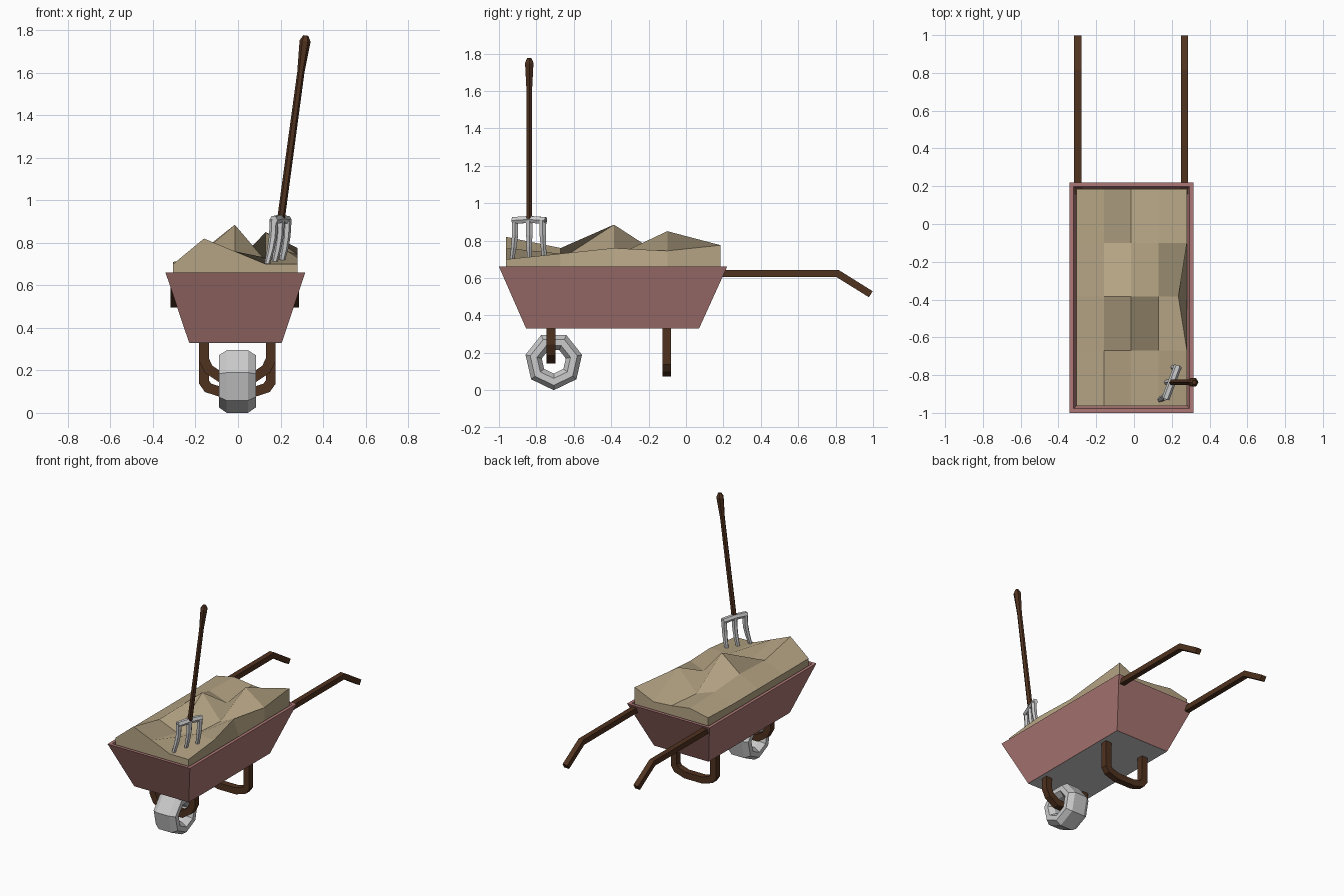
import bpy, bmesh, math
from mathutils import Vector

if "Cube" in bpy.data.objects:
    bpy.data.objects.remove(bpy.data.objects["Cube"])


def material(name, rgb):
    m = bpy.data.materials.new(name)
    m.diffuse_color = (*rgb, 1)
    m.use_nodes = True
    m.node_tree.nodes["Principled BSDF"].inputs["Base Color"].default_value = m.diffuse_color
    return m


RED = material("faded_red_paint", (0.42, 0.19, 0.18))
WOOD = material("dark_wood", (0.08, 0.032, 0.014))
SOIL = material("soil", (0.46, 0.37, 0.23))
METAL = material("grey_metal", (0.6, 0.6, 0.6))


def finish(name, bm, mat=None):
    bmesh.ops.recalc_face_normals(bm, faces=bm.faces)
    me = bpy.data.meshes.new(name)
    bm.to_mesh(me)
    bm.free()
    ob = bpy.data.objects.new(name, me)
    bpy.context.collection.objects.link(ob)
    if mat:
        me.materials.append(mat)
    return ob


def skin(bm, rings, closed=False):
    """Join successive vertex rings with quads."""
    pairs = list(zip(rings, rings[1:])) + ([(rings[-1], rings[0])] if closed else [])
    for a, b in pairs:
        for i in range(len(a)):
            j = (i + 1) % len(a)
            bm.faces.new((a[i], a[j], b[j], b[i]))


def bar(name, path, radii, ref, sides=4, mat=None):
    """Sweep a regular section along a path with mitred corners."""
    pts = [Vector(p) for p in path]
    if not isinstance(radii, (list, tuple)):
        radii = [radii] * len(pts)
    bm = bmesh.new()
    rings = []
    for k, p in enumerate(pts):
        a = (p - pts[k - 1]).normalized() if k else None
        b = (pts[k + 1] - p).normalized() if k < len(pts) - 1 else None
        a, b = a or b, b or a
        t = (a + b).normalized()
        v = t.cross(Vector(ref)).normalized()
        u = v.cross(t)
        mitre = 1 / max(0.5, t.dot(a))
        ring = []
        for i in range(sides):
            ang = 2 * math.pi * (i + 0.5) / sides
            ring.append(bm.verts.new(p + radii[k] * (math.cos(ang) * u + math.sin(ang) * v * mitre)))
        rings.append(ring)
    skin(bm, rings)
    bm.faces.new(rings[0])
    bm.faces.new(rings[-1])
    return finish(name, bm, mat)


def rect(bm, x0, x1, y0, y1, z):
    return [bm.verts.new(c) for c in ((x0, y0, z), (x1, y0, z), (x1, y1, z), (x0, y1, z))]


# Tub: tapered walls with a flat rim
bm = bmesh.new()
skin(bm, [rect(bm, -0.23, 0.206, -0.855, 0.07, 0.33),
          rect(bm, -0.341, 0.316, -1.0, 0.22, 0.66),
          rect(bm, -0.319, 0.294, -0.978, 0.198, 0.66),
          rect(bm, -0.208, 0.184, -0.833, 0.048, 0.33)], closed=True)
finish("tub", bm, RED)

# Grey tub floor
bm = bmesh.new()
low = rect(bm, -0.229, 0.205, -0.854, 0.069, 0.329)
high = rect(bm, -0.21, 0.186, -0.835, 0.05, 0.345)
skin(bm, [low, high])
bm.faces.new(low)
bm.faces.new(high)
finish("tub_floor", bm, METAL)

# Soil heap: coarse height grid with a straight skirt
xs = (-0.305, -0.16, -0.015, 0.13, 0.28)
ys = (-0.963, -0.67, -0.385, -0.10, 0.185)
heights = ((0.70, 0.82, 0.76, 0.70, 0.70),
           (0.70, 0.76, 0.70, 0.73, 0.73),
           (0.70, 0.77, 0.885, 0.715, 0.76),
           (0.70, 0.75, 0.70, 0.85, 0.745),
           (0.71, 0.74, 0.72, 0.71, 0.775))
bm = bmesh.new()
grid = [[bm.verts.new((x, y, z)) for x, z in zip(xs, row)] for y, row in zip(ys, heights)]
edge = (grid[0] + [grid[j][4] for j in (1, 2, 3)] + grid[4][::-1]
        + [grid[j][0] for j in (3, 2, 1)])
base = [bm.verts.new((v.co.x, v.co.y, 0.63)) for v in edge]
grid[2][4].co.x = 0.235
for j in range(4):
    for i in range(4):
        bm.faces.new((grid[j][i], grid[j][i + 1], grid[j + 1][i + 1], grid[j + 1][i]))
skin(bm, [edge, base])
bm.faces.new(base)
finish("soil_heap", bm, SOIL)

# Wheel: seven-sided ring with an eight-sided section
half = ((0.05, 0.155), (0.087, 0.129), (0.087, 0.092), (0.05, 0.066))
section = half + tuple((-x, r) for x, r in half[::-1])
bm = bmesh.new()
rings = []
for k in range(7):
    a = 2 * math.pi * k / 7
    rings.append([bm.verts.new((x - 0.003, -0.707 + r * math.sin(a), 0.155 - r * math.cos(a)))
                  for x, r in section])
skin(bm, rings, closed=True)
finish("wheel", bm, METAL)


# Wheel fork and rear stand: bent U bars
def u_bar(name, half, y):
    path = [(-x - 0.003, y, z) for x, z in half] + [(x - 0.003, y, z) for x, z in half[::-1]]
    bar(name, path, 0.033, (0, 1, 0), mat=WOOD)


u_bar("wheel_fork", ((0.157, 0.345), (0.157, 0.25), (0.135, 0.205), (0.075, 0.165)), -0.722)
u_bar("rear_stand", ((0.157, 0.345), (0.157, 0.145), (0.138, 0.118), (0.07, 0.096)), -0.103)

# Push handles
for name, x in (("left_handle", -0.298), ("right_handle", 0.267)):
    bar(name, [(x, 0.16, 0.624), (x, 0.81, 0.624), (x, 0.988, 0.513)], 0.027, (1, 0, 0), mat=WOOD)

# Garden fork shaft with a flared grip
foot, tip = Vector((0.202, -0.838, 0.91)), Vector((0.319, -0.838, 1.775))
steps = ((0, 0.018), (0.8, 0.017), (0.97, 0.026), (1, 0.012))
bar("garden_fork_shaft", [foot.lerp(tip, f) for f, _ in steps], [r for _, r in steps],
    (0, 1, 0), 6, WOOD)

# Garden fork head: crossbar and three curved tines
bar("garden_fork_crossbar", [(0.167, -0.926, 0.907), (0.2, -0.838, 0.913), (0.233, -0.75, 0.907)],
    0.021, (0, 0, 1), 6, METAL)
tines = (((0.169, -0.914), (0.137, -0.93)),
         ((0.2, -0.838), (0.17, -0.838)),
         ((0.232, -0.766), (0.203, -0.757)))
for n, ((x0, y0), (x1, y1)) in enumerate(tines, 1):
    bar(f"garden_fork_tine_{n}",
        [(x0, y0, 0.91), (x0 - 0.004, y0, 0.83),
         (x0 * 0.55 + x1 * 0.45, y0 * 0.6 + y1 * 0.4, 0.77), (x1, y1, 0.7)],
        [0.02, 0.019, 0.017, 0.013], (0, 1, 0), 6, METAL)
